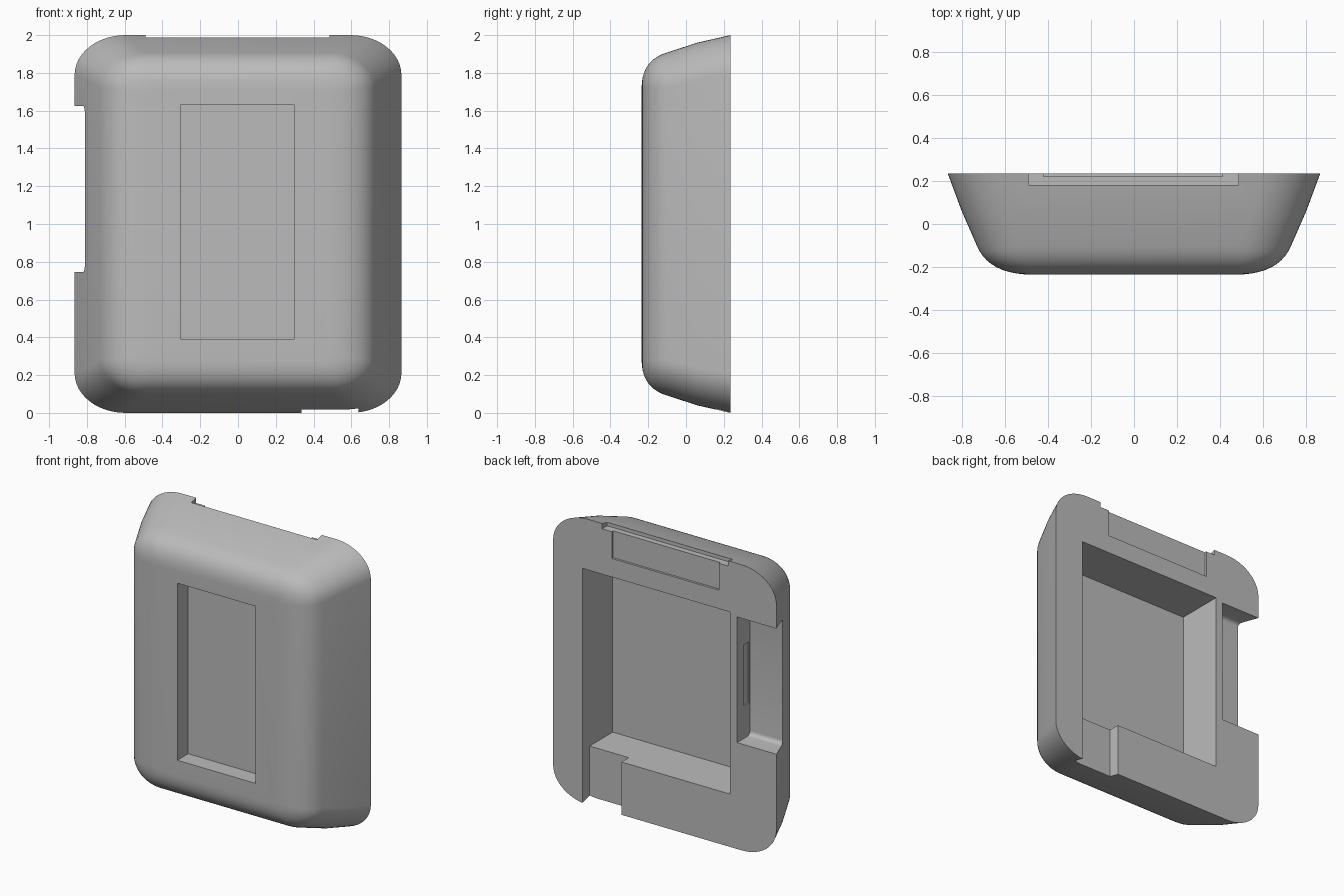
import bpy, bmesh
from math import cos, sin, pi, radians

if "Cube" in bpy.data.objects:
    bpy.data.objects.remove(bpy.data.objects["Cube"], do_unlink=True)

grey = bpy.data.materials.new("plain_grey")
grey.use_nodes = True
grey.diffuse_color = (0.5, 0.5, 0.5, 1)
grey.node_tree.nodes["Principled BSDF"].inputs["Base Color"].default_value = (0.5, 0.5, 0.5, 1)

BACK, FRONT = 0.235, -0.235


def add_object(name, bm):
    bmesh.ops.recalc_face_normals(bm, faces=bm.faces)
    mesh = bpy.data.meshes.new(name)
    bm.to_mesh(mesh)
    bm.free()
    mesh.materials.append(grey)
    obj = bpy.data.objects.new(name, mesh)
    bpy.context.collection.objects.link(obj)
    return obj


def rounded_ring(bm, y, hx, hz, rx, rz, steps=12):
    """Rounded rectangle of half sizes hx, hz with elliptical corners."""
    ring = []
    for quarter, (sx, sz) in enumerate([(1, 1), (-1, 1), (-1, -1), (1, -1)]):
        for i in range(steps + 1):
            a = (quarter + i / steps) * pi / 2
            ring.append(bm.verts.new((sx * (hx - rx) + rx * cos(a), y,
                                      1 + sz * (hz - rz) + rz * sin(a))))
    return ring


def bezier(a, b, c, t):
    return a * (1 - t) ** 2 + 2 * b * t * (1 - t) + c * t * t


# Shell sections: sloping sides, then a soft round into the flat front
sections = [(BACK, 0.865, 1.0, 0.27, 0.21),
            (0.06, 0.8, 0.96, 0.25, 0.2),
            (-0.1, 0.73, 0.908, 0.23, 0.19)]
for i in range(1, 11):
    t = i / 10
    sections.append((bezier(-0.1, FRONT, FRONT, t),
                     bezier(0.73, 0.675, 0.47, t),
                     bezier(0.908, 0.868, 0.72, t),
                     bezier(0.23, 0.18, 0.03, t),
                     bezier(0.19, 0.15, 0.03, t)))

bm = bmesh.new()
rings = [rounded_ring(bm, *s) for s in sections]
for r0, r1 in zip(rings, rings[1:]):
    for i in range(len(r0)):
        j = (i + 1) % len(r0)
        bm.faces.new((r0[i], r0[j], r1[j], r1[i]))
bm.faces.new(rings[0])
bm.faces.new(rings[-1])
case = add_object("case_shell", bm)


def cut(name, x, y, z, fillet=0):
    """Subtract a box given by its ranges; fillet rounds its inner x-wise edges."""
    bm = bmesh.new()
    bmesh.ops.create_cube(bm, size=1)
    for v in bm.verts:
        v.co = [r[0] if c < 0 else r[1] for c, r in zip(v.co, (x, y, z))]
    if fillet:
        edges = [e for e in bm.edges
                 if all(abs(v.co.y - y[0]) < 1e-5 for v in e.verts)
                 and abs(e.verts[0].co.x - e.verts[1].co.x) > 0.01]
        bmesh.ops.bevel(bm, geom=edges, offset=fillet, segments=6,
                        profile=0.5, affect='EDGES')
    cutter = add_object(name, bm)
    cutter.hide_render = True
    mod = case.modifiers.new(name, 'BOOLEAN')
    mod.operation, mod.solver, mod.object = 'DIFFERENCE', 'EXACT', cutter
    bpy.context.view_layer.objects.active = case
    bpy.ops.object.modifier_apply(modifier=name)
    bpy.data.objects.remove(cutter, do_unlink=True)


OUT = 0.4
# Front window recess and main rear cavity
cut("front_recess", (-0.305, 0.3), (-OUT, -0.115), (0.39, 1.63))
cut("rear_cavity", (-0.505, 0.638), (-0.1, OUT), (0.37, 1.645))
# Cable channel from the cavity through the bottom edge
cut("cable_channel", (0.335, 0.638), (0.155, OUT), (-0.2, 0.5))
# Side notch with filleted ends, and a shallow slot in its wall
cut("side_notch", (-1.2, -0.56), (0.09, OUT), (0.745, 1.625), 0.03)
cut("side_slot", (-0.6, -0.55), (0.1, 0.157), (0.97, 1.4))
# Top lip groove and the shallow label recess below it
cut("top_groove", (-0.49, 0.485), (0.18, OUT), (1.963, 2.2))
cut("label_recess", (-0.42, 0.41), (0.22, OUT), (1.775, 1.98))

bpy.ops.object.select_all(action='DESELECT')
case.select_set(True)
bpy.context.view_layer.objects.active = case
bpy.ops.object.shade_smooth_by_angle(angle=radians(30))
